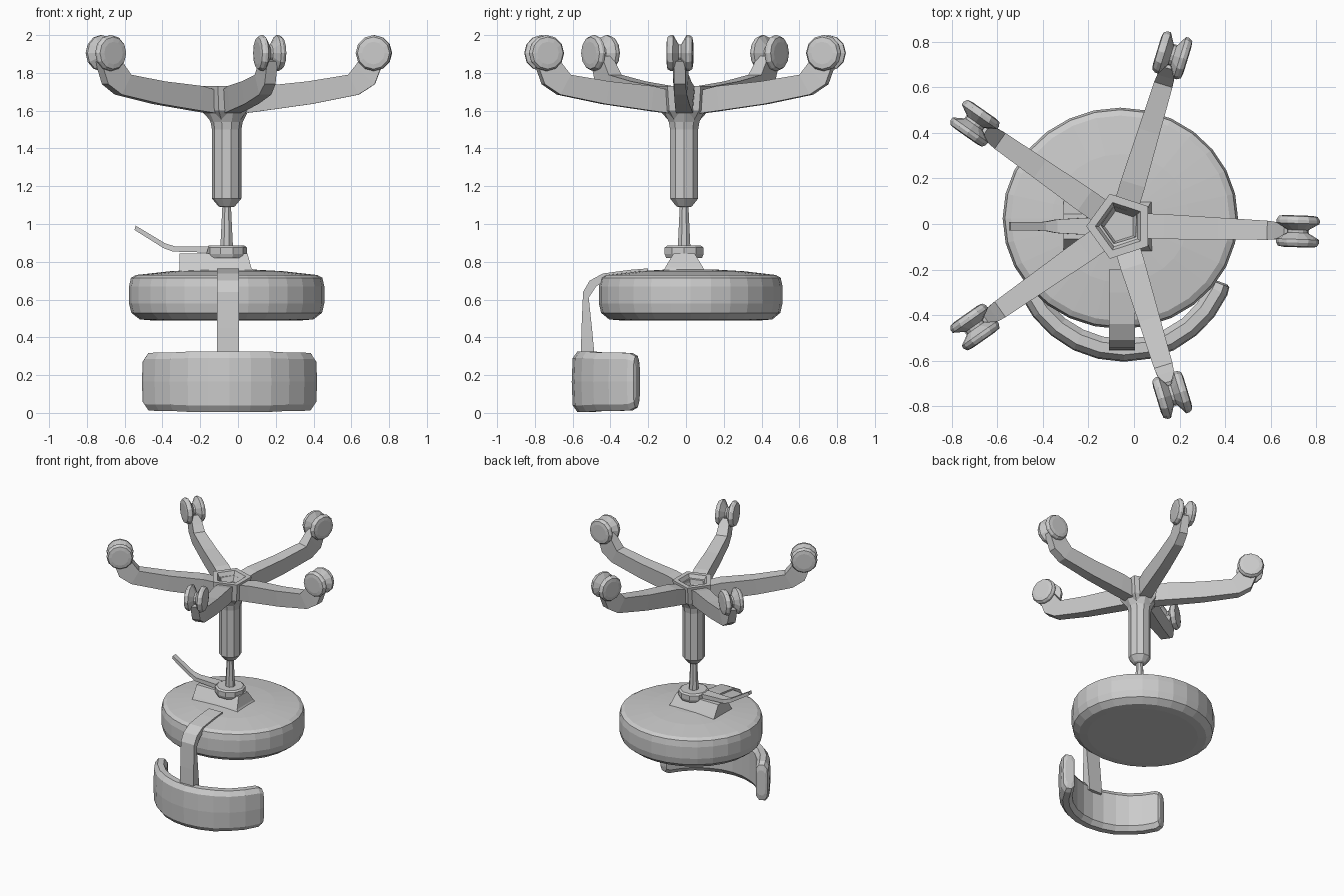
import bpy, bmesh
from math import sin, cos, pi, radians
from mathutils import Vector

CX, CY = -0.06, -0.01   # axis of the column


def loft(name, rings):
    """Skin a list of equal-length point rings and cap both ends."""
    bm = bmesh.new()
    loops = [[bm.verts.new(p) for p in ring] for ring in rings]
    n = len(loops[0])
    for a, b in zip(loops, loops[1:]):
        for i in range(n):
            j = (i + 1) % n
            bm.faces.new((a[i], a[j], b[j], b[i]))
    bm.faces.new(loops[0][::-1])
    bm.faces.new(loops[-1])
    bmesh.ops.recalc_face_normals(bm, faces=bm.faces[:])
    mesh = bpy.data.meshes.new(name)
    bm.to_mesh(mesh)
    bm.free()
    ob = bpy.data.objects.new(name, mesh)
    bpy.context.collection.objects.link(ob)
    return ob


def lathe(name, profile, sides, cx=CX, cy=CY, squash=1.0, turn=0.0):
    """Revolve (radius, z) points around a vertical axis."""
    return loft(name, [[(cx + r * cos(turn + 2 * pi * i / sides),
                         cy + squash * r * sin(turn + 2 * pi * i / sides), z)
                        for i in range(sides)] for r, z in profile])


def rect(x0, x1, y0, y1, z):
    return [(x0, y0, z), (x1, y0, z), (x1, y1, z), (x0, y1, z)]


# Round seat cushion
lathe("seat", [(0.40, 0.49), (0.46, 0.495), (0.505, 0.53), (0.517, 0.58), (0.517, 0.67),
               (0.507, 0.715), (0.48, 0.73), (0.30, 0.75), (0.12, 0.76)],
      28, cy=0.025, squash=0.94)

# Tilt mechanism under the seat, with its collar
loft("seat_mechanism", [rect(-0.31, 0.09, -0.13, 0.11, 0.735), rect(-0.31, 0.07, -0.11, 0.09, 0.77),
                        rect(-0.31, 0.05, -0.065, 0.045, 0.845)])
lathe("mechanism_collar", [(0.10, 0.82), (0.108, 0.84), (0.108, 0.875), (0.095, 0.885)], 10)

# Height lever
path = [(-0.16, 0.865, 0.04, 0.016), (-0.34, 0.868, 0.03, 0.014),
        (-0.39, 0.885, 0.02, 0.013), (-0.545, 0.98, 0.018, 0.011)]
loft("height_lever", [[(x - 0.3 * h, CY - w, z - h), (x - 0.3 * h, CY + w, z - h),
                       (x + 0.3 * h, CY + w, z + h), (x + 0.3 * h, CY - w, z + h)]
                      for x, z, w, h in path])

# Gas lift: thin piston and wide sleeve flaring into the hub
lathe("piston", [(0.037, 0.86), (0.024, 1.11)], 8, turn=pi / 8)
lathe("column_sleeve", [(0.035, 1.09), (0.045, 1.095), (0.078, 1.135), (0.078, 1.50),
                        (0.085, 1.54), (0.12, 1.61)], 10)

# Five-sided hub with a sunken top
lathe("hub", [(0.07, 1.53), (0.135, 1.60), (0.15, 1.73), (0.11, 1.73), (0.07, 1.66)],
      5, turn=pi / 5)

# Star base: curved leg and twin caster, repeated five times
# each section: lower radius, lower z, upper radius, upper z, half width
LEG = [(0.05, 1.58, 0.07, 1.70, 0.055), (0.20, 1.60, 0.19, 1.73, 0.055),
       (0.45, 1.635, 0.43, 1.755, 0.048), (0.70, 1.685, 0.645, 1.79, 0.042),
       (0.785, 1.74, 0.68, 1.835, 0.038), (0.83, 1.86, 0.72, 1.89, 0.036)]
# caster profile: sideways offset, radius (the middle is the gap between wheels)
CASTER = [(-0.07, 0.06), (-0.066, 0.085), (-0.05, 0.095), (-0.035, 0.095), (-0.006, 0.045),
          (0.006, 0.045), (0.035, 0.095), (0.05, 0.095), (0.066, 0.085), (0.07, 0.06)]
for k, deg in enumerate((-2, 73, 145, 215, 287)):
    a = radians(deg)
    out, side = Vector((cos(a), sin(a), 0)), Vector((-sin(a), cos(a), 0))
    centre = Vector((CX, CY + 0.005, 0))

    def at(r, s, z):
        return centre + out * r + side * s + Vector((0, 0, z))

    loft(f"base_leg_{k + 1}", [[at(rl, -w * 0.8, zl), at(rl, w * 0.8, zl), at(ru, w, zu), at(ru, -w, zu)]
                               for rl, zl, ru, zu, w in LEG])
    loft(f"caster_{k + 1}", [[at(0.78 + r * cos(pi * i / 6), s, 1.905 + r * sin(pi * i / 6))
                              for i in range(12)] for s, r in CASTER])

# Curved backrest pad: rounded cross-section swept along an arc
# cross-section: radial offset, height from pad middle
PAD = [(-0.045, -0.125), (-0.02, -0.16), (0.025, -0.16), (0.05, -0.125),
       (0.055, 0.0), (0.05, 0.125), (0.025, 0.16), (-0.02, 0.16), (-0.045, 0.125)]
rings = []
for deg, s in [(-70, 0.6), (-69, 0.85), (-65, 0.95), (-52, 0.97), (-39, 0.97), (-26, 1), (-13, 1), (0, 1),
               (13, 1), (26, 1), (39, 0.97), (52, 0.97), (65, 0.95), (69, 0.85), (70, 0.6)]:
    a = radians(deg)
    rings.append([(-0.045 + (0.45 + d * s) * sin(a), -0.10 - (0.45 + d * s) * cos(a), 0.165 + h * s)
                  for d, h in PAD])
loft("backrest_pad", rings)

# Bent strap joining seat and backrest: outer (y, z) and inner (y, z)
STRAP = [(-0.20, 0.765, -0.20, 0.735), (-0.30, 0.757, -0.30, 0.72), (-0.44, 0.738, -0.42, 0.705),
         (-0.51, 0.70, -0.475, 0.67), (-0.545, 0.64, -0.515, 0.61), (-0.553, 0.45, -0.498, 0.45),
         (-0.558, 0.26, -0.48, 0.26)]
loft("backrest_strap", [[(-0.11, yo, zo), (0.005, yo, zo), (0.005, yi, zi), (-0.11, yi, zi)]
                        for yo, zo, yi, zi in STRAP])
